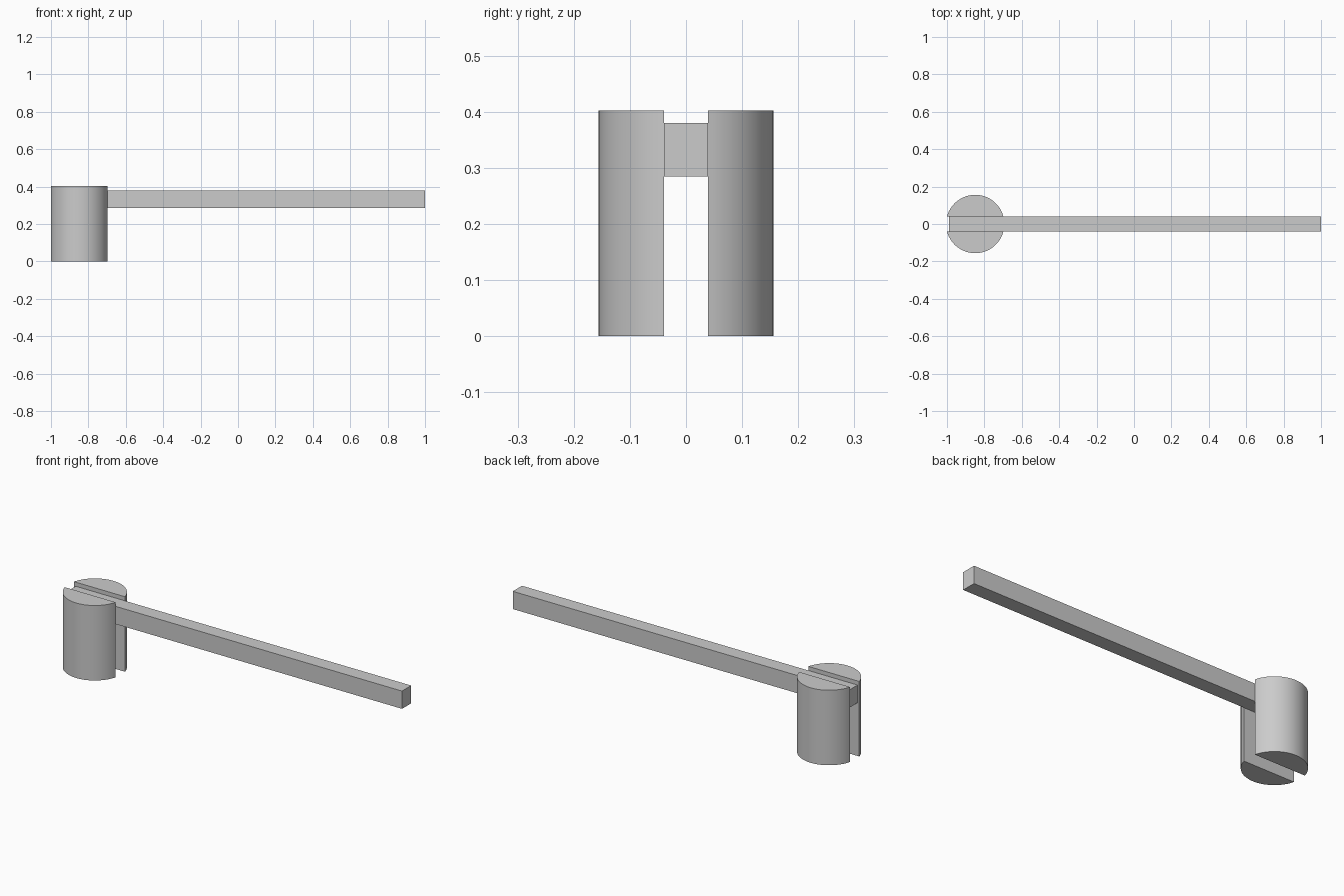
import bpy, bmesh, math

if "Cube" in bpy.data.objects:
    bpy.data.objects.remove(bpy.data.objects["Cube"])

RADIUS, SLOT, HEIGHT = 0.156, 0.039, 0.402
CENTRE_X = -1 + math.sqrt(RADIUS**2 - SLOT**2)


def add_object(name, bm):
    bmesh.ops.recalc_face_normals(bm, faces=bm.faces)
    mesh = bpy.data.meshes.new(name)
    bm.to_mesh(mesh)
    bm.free()
    obj = bpy.data.objects.new(name, mesh)
    bpy.context.collection.objects.link(obj)
    return obj


def prism(name, outline, z0, z1):
    bm = bmesh.new()
    face = bm.faces.new([bm.verts.new((x, y, z0)) for x, y in outline])
    ext = bmesh.ops.extrude_face_region(bm, geom=[face], use_keep_orig=True)
    verts = [g for g in ext["geom"] if isinstance(g, bmesh.types.BMVert)]
    bmesh.ops.translate(bm, verts=verts, vec=(0, 0, z1 - z0))
    return add_object(name, bm)


def half_post(name, side, steps=40):
    # Circular segment on one side of the slot
    a0 = math.asin(SLOT / RADIUS)
    angles = [a0 + (math.pi - 2 * a0) * i / steps for i in range(steps + 1)]
    outline = [(CENTRE_X + RADIUS * math.cos(a), side * RADIUS * math.sin(a)) for a in angles]
    post = prism(name, outline, 0, HEIGHT)
    bpy.ops.object.select_all(action='DESELECT')
    post.select_set(True)
    bpy.context.view_layer.objects.active = post
    bpy.ops.object.shade_smooth_by_angle(angle=math.radians(30))


# Split round post
half_post("front_post_half", -1)
half_post("back_post_half", 1)

# Long square arm held in the slot
prism("arm", [(-0.99, -SLOT), (1, -SLOT), (1, SLOT), (-0.99, SLOT)], 0.285, 0.38)
